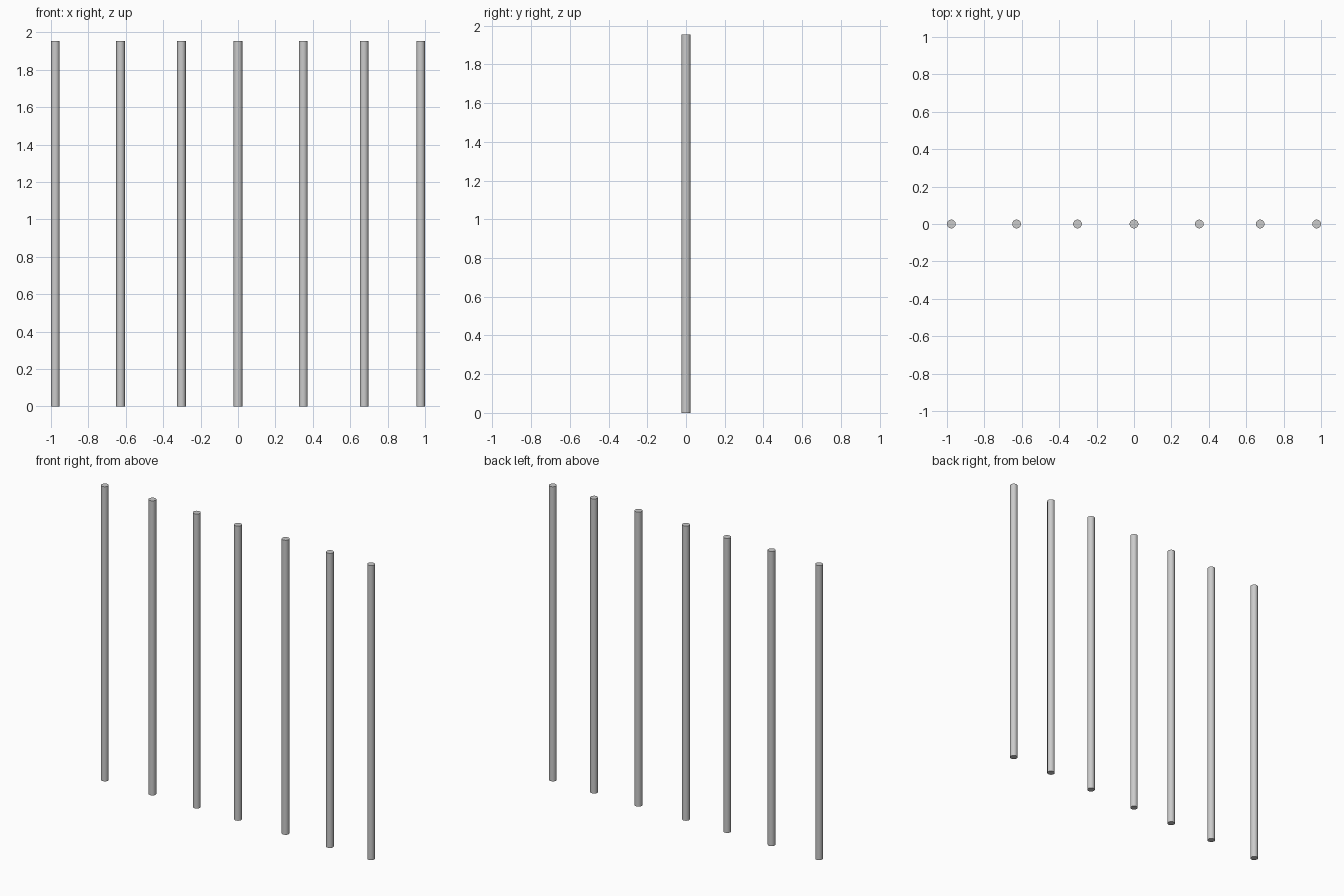
import bpy
import math

if "Cube" in bpy.data.objects:
    bpy.data.objects.remove(bpy.data.objects["Cube"])

RADIUS = 0.0233
HEIGHT = 1.953
# Spacing between poles narrows over three steps, then repeats
GAPS = [0.349, 0.3255, 0.3022] * 2


def add_pole(name, x):
    bpy.ops.mesh.primitive_cylinder_add(
        vertices=32, radius=RADIUS, depth=HEIGHT, location=(x, 0, HEIGHT / 2))
    pole = bpy.context.object
    pole.name = name
    bpy.ops.object.shade_smooth_by_angle(angle=math.radians(30))


# Row of seven upright round poles
x = -sum(GAPS) / 2
add_pole("pole_1", x)
for i, gap in enumerate(GAPS):
    x += gap
    add_pole(f"pole_{i + 2}", x)
